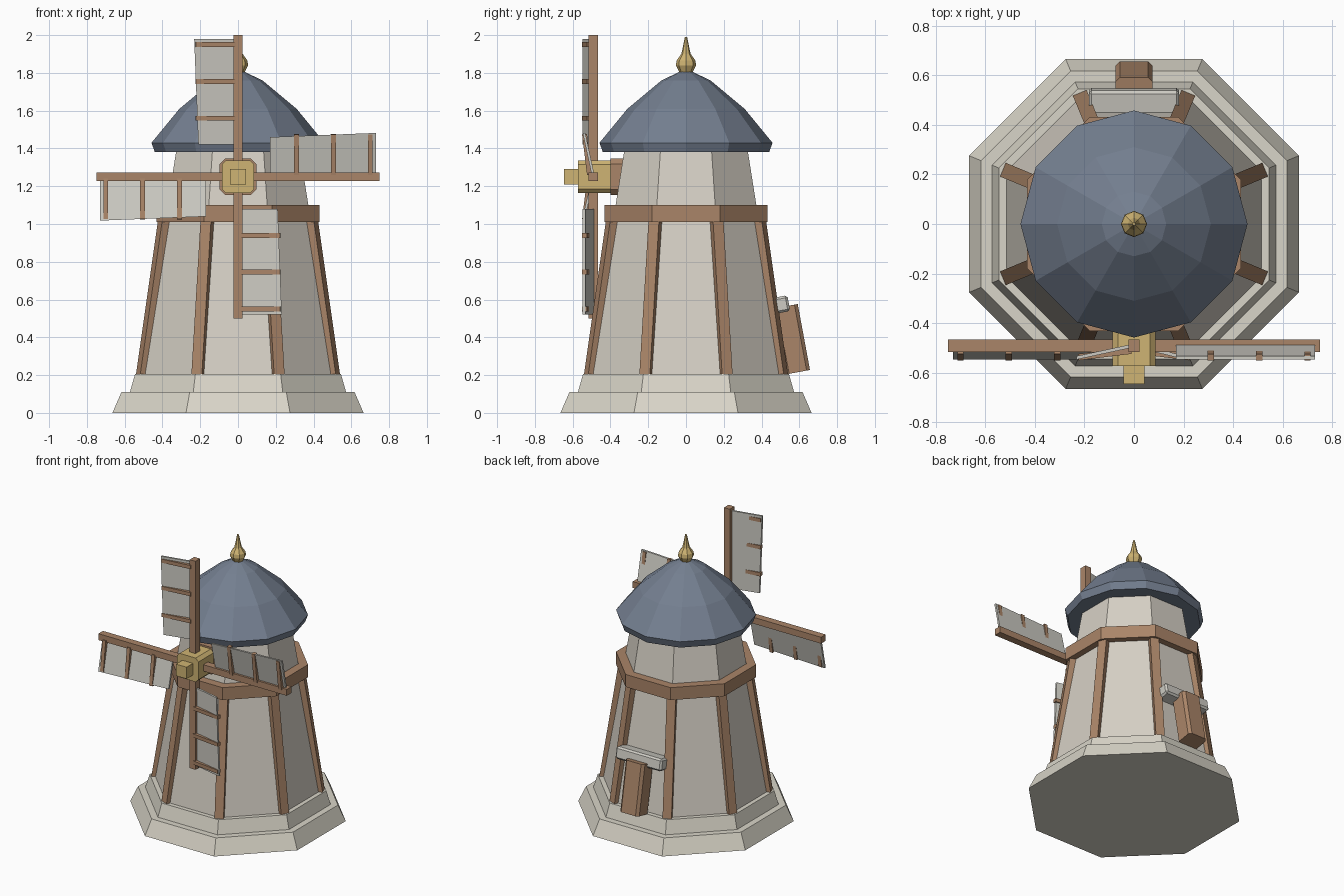
import bpy, bmesh
from math import pi, sin, cos, radians
from mathutils import Matrix, Vector

old = bpy.data.objects.get("Cube")
if old:
    bpy.data.objects.remove(old, do_unlink=True)


def material(name, rgb):
    lin = [((c / 255 + 0.055) / 1.055) ** 2.4 for c in rgb] + [1]
    m = bpy.data.materials.new(name)
    m.use_nodes = True
    m.diffuse_color = lin
    m.node_tree.nodes["Principled BSDF"].inputs["Base Color"].default_value = lin
    return m


PLASTER = material("plaster", (214, 208, 197))
STONE = material("stone", (217, 213, 200))
WOOD = material("wood", (170, 133, 104))
SLATE = material("slate", (116, 127, 144))
BRASS = material("brass", (207, 180, 115))
CLOTH = material("cloth", (205, 203, 195))

OCT = 1 / cos(pi / 8)  # octagon side distance to corner radius


def finish(name, bm, mat, matrix=None):
    if matrix:
        bm.transform(matrix)
    bmesh.ops.recalc_face_normals(bm, faces=bm.faces)
    me = bpy.data.meshes.new(name)
    bm.to_mesh(me)
    bm.free()
    me.materials.append(mat)
    ob = bpy.data.objects.new(name, me)
    bpy.context.collection.objects.link(ob)
    return ob


def lathe(name, profile, sides, mat, phase=0.0, scale=1.0):
    """Faceted solid from (radius, height) pairs."""
    bm = bmesh.new()
    rings = []
    for r, z in profile:
        angles = [phase + 2 * pi * i / sides for i in range(sides)]
        rings.append([bm.verts.new((r * scale * cos(a), r * scale * sin(a), z)) for a in angles])
    for a, b in zip(rings, rings[1:]):
        for i in range(sides):
            j = (i + 1) % sides
            bm.faces.new((a[i], a[j], b[j], b[i]))
    bm.faces.new(rings[0][::-1])
    bm.faces.new(rings[-1])
    return finish(name, bm, mat)


def box(name, size, mat, matrix, chamfer=0.0, axis=None):
    """Box with optional chamfer, limited to edges along one axis."""
    bm = bmesh.new()
    bmesh.ops.create_cube(bm, size=1)
    bm.transform(Matrix.Diagonal((*size, 1)))
    if chamfer:
        edges = [e for e in bm.edges if axis is None
                 or abs((e.verts[0].co - e.verts[1].co).normalized()[axis]) > 0.9]
        bmesh.ops.bevel(bm, geom=edges, offset=chamfer, segments=1, affect='EDGES')
    return finish(name, bm, mat, matrix)


def move(x, y, z):
    return Matrix.Translation((x, y, z))


# Stone footing and tapered tower
lathe("footing", [(0.665, 0), (0.617, 0.11)], 8, STONE, pi / 8, OCT)
lathe("footing_step", [(0.575, 0.1), (0.545, 0.205)], 8, STONE, pi / 8, OCT)
lathe("tower", [(0.515, 0.2), (0.325, 1.4)], 8, PLASTER, pi / 8, OCT)
lathe("tower_band", [(0.432, 1.01), (0.432, 1.1)], 8, WOOD, pi / 8, OCT)

# Leaning posts on the tower corners
for i in range(8):
    a = pi / 8 + i * pi / 4
    out = Vector((cos(a), sin(a), 0))
    low = out * 0.505 * OCT + Vector((0, 0, 0.19))
    high = out * 0.385 * OCT + Vector((0, 0, 1.03))
    up = (high - low).normalized()
    side = Vector((-sin(a), cos(a), 0))
    frame = Matrix((side.cross(up), side, up)).transposed().to_4x4()
    frame.translation = (low + high) / 2
    box(f"corner_post_{i + 1}", (0.055, 0.06, (high - low).length), WOOD, frame)

# Faceted cap and finial
lathe("roof", [(0.44, 1.38), (0.458, 1.43), (0.31, 1.61), (0.13, 1.76), (0.015, 1.815)], 12, SLATE)
lathe("finial", [(0.028, 1.79), (0.053, 1.84), (0.05, 1.865), (0.025, 1.9),
                 (0.018, 1.93), (0.006, 1.99)], 8, BRASS)

# Axle and hub
HUB = 1.25
box("axle_block", (0.195, 0.2, 0.195), WOOD, move(0, -0.3, HUB), 0.03, 1)
box("hub", (0.172, 0.175, 0.172), BRASS, move(0, -0.485, HUB), 0.022, 1)
box("hub_cap", (0.084, 0.09, 0.084), BRASS, move(0, -0.6, HUB))

# Spars crossing at the hub
box("spar_vertical", (0.046, 0.052, 1.5), WOOD, move(0, -0.491, HUB))
box("spar_horizontal", (1.5, 0.052, 0.046), WOOD, move(0, -0.491, HUB))


def sail_panel(name, matrix):
    """Pitched cloth board, a little wider toward the tip."""
    bm = bmesh.new()
    rows = []
    for z, w in ((0.17, 0.21), (0.73, 0.232)):
        rows.append([bm.verts.new((x, y + d, z)) for x, y, d in
                     ((-0.01, -0.492, -0.007), (-w, -0.54, -0.007),
                      (-w, -0.54, 0.007), (-0.01, -0.492, 0.007))])
    a, b = rows
    for i in range(4):
        j = (i + 1) % 4
        bm.faces.new((a[i], a[j], b[j], b[i]))
    bm.faces.new(a[::-1])
    bm.faces.new(b)
    finish(name, bm, CLOTH, matrix)


# Four sails turned around the hub
for k, word in enumerate(("top", "right", "bottom", "left")):
    turn = move(0, 0, HUB) @ Matrix.Rotation(k * pi / 2, 4, 'Y')
    sail_panel(f"sail_{word}", turn)
    for n, r in enumerate((0.31, 0.505, 0.7)):
        pose = turn @ move(-0.118, -0.524, r) @ Matrix.Rotation(radians(7), 4, 'Z')
        box(f"sail_{word}_slat_{n + 1}", (0.215, 0.026, 0.026), WOOD, pose)

# Rear door and lintel, leaning with the wall
lean = Matrix.Rotation(radians(10.5), 4, 'X')
box("door", (0.15, 0.13, 0.355), WOOD, move(0, 0.56, 0.39) @ lean, 0.018, 2)
box("door_lintel", (0.365, 0.12, 0.085), CLOTH, move(0, 0.485, 0.57) @ lean, 0.012)
